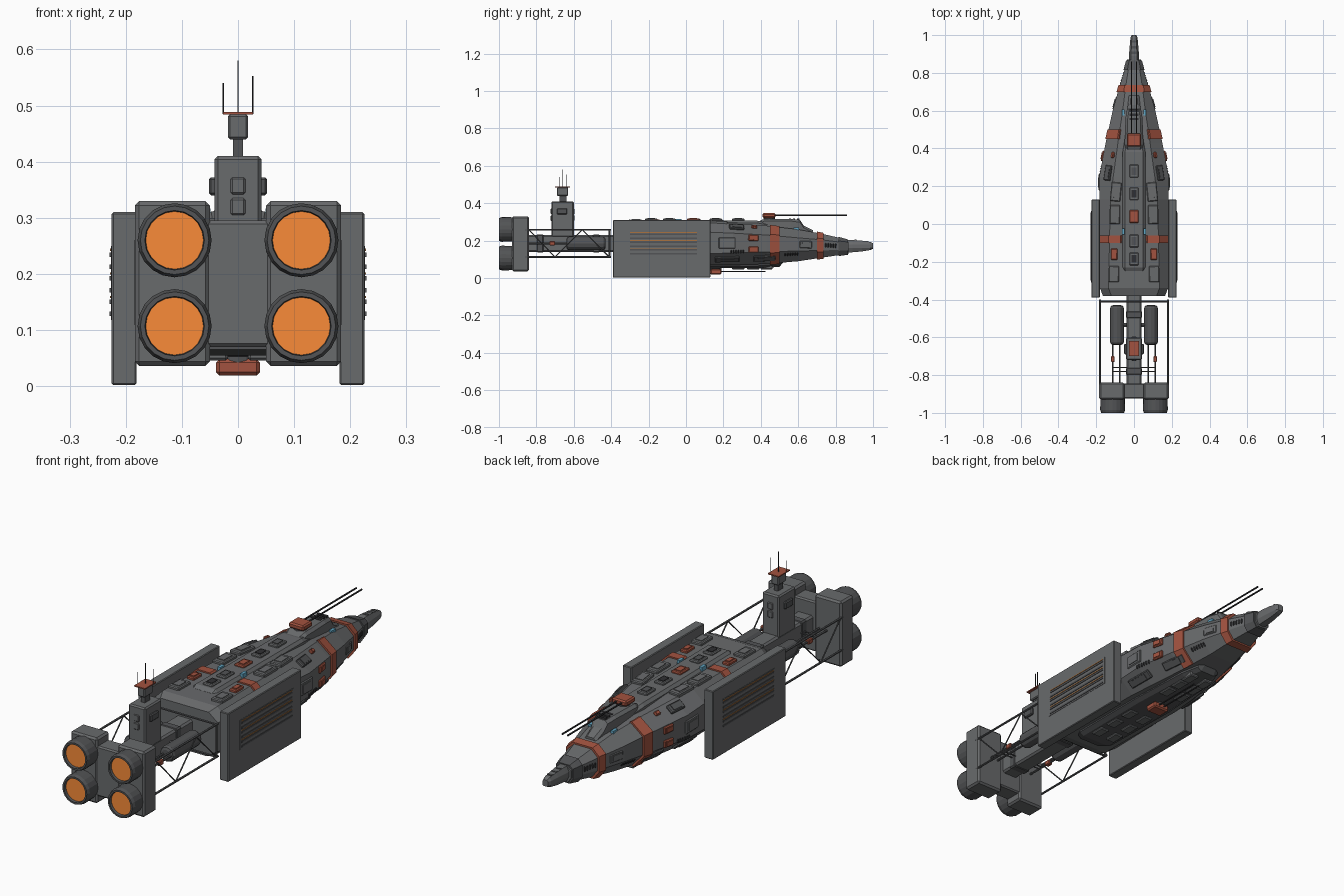
import bpy, bmesh, math
from mathutils import Vector, Matrix

if "Cube" in bpy.data.objects:
    bpy.data.objects.remove(bpy.data.objects["Cube"])

def material(name, rgb):
    m = bpy.data.materials.new(name)
    m.diffuse_color = (*rgb, 1)
    m.use_nodes = True
    m.node_tree.nodes["Principled BSDF"].inputs["Base Color"].default_value = m.diffuse_color
    return m

HULL = material("hull_grey", (0.14, 0.145, 0.15))
GUN = material("gunmetal", (0.085, 0.088, 0.092))
RED = material("rust_red", (0.36, 0.085, 0.05))
ORANGE = material("engine_glow", (0.95, 0.26, 0.04))
DULL = material("radiator_glow", (0.4, 0.17, 0.05))
BLUE = material("light_blue", (0.12, 0.38, 0.55))
DARK = material("dark_metal", (0.03, 0.03, 0.033))

def finish(name, bm, mat=None):
    bmesh.ops.recalc_face_normals(bm, faces=bm.faces)
    me = bpy.data.meshes.new(name)
    bm.to_mesh(me)
    bm.free()
    ob = bpy.data.objects.new(name, me)
    bpy.context.collection.objects.link(ob)
    me.materials.append(mat or HULL)
    return ob

def box(name, lo, hi, mat=None, bevel=0.0, matrix=None):
    lo, hi = Vector(lo), Vector(hi)
    bm = bmesh.new()
    bmesh.ops.create_cube(bm, size=1)
    for v in bm.verts:
        v.co = Vector([(lo[i] + hi[i]) / 2 + v.co[i] * (hi[i] - lo[i]) for i in range(3)])
    if bevel:
        bmesh.ops.bevel(bm, geom=bm.edges[:], offset=bevel, segments=1, affect='EDGES')
    if matrix:
        bm.transform(matrix)
    return finish(name, bm, mat)

def rod(name, a, b, r, mat=GUN, sides=6):
    a, b = Vector(a), Vector(b)
    bm = bmesh.new()
    bmesh.ops.create_cone(bm, cap_ends=True, segments=sides, radius1=r, radius2=r, depth=(b - a).length)
    q = (b - a).to_track_quat('Z', 'Y').to_matrix().to_4x4()
    bm.transform(Matrix.Translation((a + b) / 2) @ q)
    return finish(name, bm, mat)

def loft(name, rings, mat=None):
    bm = bmesh.new()
    vr = [[bm.verts.new(p) for p in r] for r in rings]
    n = len(vr[0])
    for a, b in zip(vr, vr[1:]):
        for i in range(n):
            bm.faces.new((a[i], a[(i + 1) % n], b[(i + 1) % n], b[i]))
    bm.faces.new(vr[0])
    bm.faces.new(vr[-1])
    return finish(name, bm, mat)

# Hull stations: y, top half width, waist, bottom half width, z top, z upper, z lower, z bottom
ST = [(-.38, .12, .165, .11, .285, .25, .12, .085), (-.34, .135, .18, .12, .30, .255, .12, .075),
      (.13, .125, .182, .12, .297, .245, .13, .07), (.25, .11, .184, .11, .292, .24, .135, .07),
      (.43, .085, .15, .09, .28, .23, .14, .075), (.60, .06, .113, .065, .26, .215, .145, .09),
      (.72, .045, .08, .05, .238, .205, .147, .108), (.80, .033, .055, .035, .22, .195, .15, .12),
      (.87, .02, .036, .02, .20, .187, .153, .13)]

def station(y):
    for a, b in zip(ST, ST[1:]):
        if y <= b[0]:
            break
    t = (y - a[0]) / (b[0] - a[0])
    return [p + (q - p) * t for p, q in zip(a, b)]

def half(y):
    _, wt, w, wb, zt, zu, zl, zb = station(y)
    return [Vector(p) for p in ((0, y, zt), (wt, y, zt), (w, y, zu), (w, y, zl), (wb, y, zb), (0, y, zb))]

def ring(y, e=0.0):
    h = half(y)[1:5]
    pts = h + [Vector((-p.x, p.y, p.z)) for p in reversed(h)]
    return [Vector((p.x + math.copysign(e, p.x), y, p.z + math.copysign(e, p.z - .18))) for p in pts]

def patch(name, y, seg, t, ly, lt, h, mat=None, inset=True):
    """Mirrored bevelled plates lying on hull facet `seg`, at fraction t across it."""
    at = lambda yy, tt: half(yy)[seg].lerp(half(yy)[seg + 1], tt)
    for s in (1, -1):
        c, u = at(y, t), at(y + .01, t) - at(y - .01, t)
        v = half(y)[seg + 1] - half(y)[seg]
        c.x, u.x, v.x = c.x * s, u.x * s, v.x * s
        u.normalize()
        n = u.cross(v).normalized()
        if n.dot(c - Vector((0, y, .18))) < 0:
            n = -n
        v = n.cross(u)
        m = Matrix((u, v, n)).transposed().to_4x4()
        m.translation = c
        box(name, (-ly / 2, -lt / 2, -.012), (ly / 2, lt / 2, h), mat, .004, m)
        if inset:
            box(name + "_cap", (-ly * .3, -lt * .3, 0), (ly * .3, lt * .3, h + .003), mat, 0, m)

def vent(name, y, seg, t, n, lt):
    for i in range(n):
        patch(name, y + (i - n / 2) * .013, seg, t, .008, lt, .004, DARK, False)

# Main hull, armour bands and nose
loft("main_hull", [ring(s[0]) for s in ST])
loft("nose_band", [ring(y, .007) for y in (.70, .735)], RED)
loft("nose_collar", [ring(y, .005) for y in (.815, .84, .865)], GUN)
nose = [(.84, .028, .135, .2), (.89, .027, .138, .204), (.94, .023, .142, .2), (.985, .019, .15, .193), (1, .013, .157, .186)]
loft("nose_tip", [[(x * w, y, z) for x, z in ((-.6, b), (.6, b), (1, .16), (1, .18), (.6, t), (-.6, t), (-1, .18), (-1, .16))]
                  for y, w, b, t in nose])
for y in (.90, .93, .96):
    box("nose_rib", (-.012, y, .17), (.012, y + .012, .206 - (y - .89) * .1), GUN)

def strip(s, y0, y1, start, last):
    rings = []
    for y in (y0, y1):
        h = half(y)
        pts = [h[0].lerp(h[1], start)] + h[1:last]
        out = [p + Vector((.006, 0, .006 if p.z > .18 else -.006)) for p in pts]
        rings.append([Vector((p.x * s, p.y, p.z)) for p in out + pts[::-1]])
    loft("armour_band", rings, RED)
for s in (1, -1):
    strip(s, .45, .50, .92, 5)
    strip(s, -.10, -.06, .5, 3)

# Raised spine deck, bridge and belly pod
def trunk(name, rows):
    loft(name, [[(-w, y, z0), (w, y, z0), (w, y, z1 - .012), (w - .012, y, z1), (-w + .012, y, z1), (-w, y, z1 - .012)]
                for y, w, z0, z1 in rows])
trunk("spine_deck", [(-.25, .058, .27, .30), (-.23, .06, .27, .311), (.38, .06, .27, .307), (.44, .05, .26, .295)])
trunk("bridge", [(.38, .04, .26, .30), (.42, .05, .26, .317), (.56, .045, .24, .317), (.61, .037, .24, .31),
                 (.63, .032, .24, .28), (.68, .028, .22, .255)])
belly = [(-.30, .07, .065), (-.26, .09, .055), (.12, .095, .052), (.42, .08, .054), (.50, .055, .06), (.52, .05, .085)]
loft("belly_pod", [[(-w, y, .1), (w, y, .1), (w, y, z + .012), (w - .02, y, z), (-w + .02, y, z), (-w, y, z + .012)]
                   for y, w, z in belly], GUN)
for y in (-.18, -.08, .02, .28, .36, .43):
    for s in (1, -1):
        box("belly_plate", (s * .04 - .022, y - .033, .046), (s * .04 + .022, y + .033, .07), None, .004)

# Plates, hatches, vents and lights
for y, ly, lt, mat in ((.17, .10, .055, None), (.05, .10, .055, None), (-.16, .06, .035, RED), (-.265, .085, .055, None)):
    patch("deck_plate", y, 0, .8, ly, lt, .012, mat)
for y, mat, cap in ((.28, None, GUN), (.16, None, DARK), (.04, RED, RED), (-.09, None, GUN), (-.185, None, DARK)):
    box("spine_hatch", (-.024, y - .034, .30), (.024, y + .034, .318), mat, .004)
    box("spine_hatch_cap", (-.014, y - .02, .31), (.014, y + .02, .321), cap)
patch("upper_plate", .27, 1, .4, .08, .04, .01, GUN)
patch("upper_red_hatch", .365, 1, .25, .03, .02, .008, RED)
patch("side_hatch_upper", .36, 2, .2, .055, .033, .008, RED)
patch("side_hatch_lower", .36, 2, .85, .055, .033, .008, RED)
patch("side_plate", .22, 2, .5, .09, .06, .004)
patch("lower_plate", .42, 3, .5, .12, .04, .008, GUN)
patch("lower_plate_aft", .22, 3, .5, .13, .04, .008, GUN)
patch("bow_plate", .64, 2, .5, .07, .04, .003)
vent("side_vent", .57, 3, .3, 6, .022)
vent("bow_vent", .78, 2, .5, 5, .025)
vent("aft_vent", .28, 2, .95, 6, .02)
for s in (1, -1):
    for y, z in ((-.04, .309), (.59, .262)):
        box("marker_light", (s * .056 - .007, y - .015, z - .02), (s * .056 + .007, y + .015, z + .008), BLUE)
for i in range(3):
    box("bridge_window", (-.025, .55 + i * .022, .30), (.025, .562 + i * .022, .319), DARK)

# Gun turrets
box("top_turret", (-.037, .41, .322), (.037, .478, .347), RED, .006)
rod("top_turret_base", (0, .445, .30), (0, .445, .325), .03, GUN, 12)
box("belly_turret", (-.039, .13, .019), (.039, .19, .048), RED, .006)
rod("belly_turret_base", (0, .16, .04), (0, .16, .07), .03, GUN, 12)
for s in (1, -1):
    rod("top_barrel", (s * .013, .46, .335), (s * .013, .86, .335), .004, DARK)
    rod("belly_barrel", (s * .013, .18, .035), (s * .013, .425, .035), .0035, DARK)

# Side armour panels with radiator slats
def sbox(s, name, x0, x1, y0, y1, z0, z1, mat=None, bevel=0):
    box(name, (min(s * x0, s * x1), y0, z0), (max(s * x0, s * x1), y1, z1), mat, bevel)
for s in (1, -1):
    sbox(s, "side_panel", .181, .225, -.39, .13, .002, .31, None, .003)
    sbox(s, "radiator_frame", .22, .2265, -.31, .07, .118, .25)
    for i in range(6):
        z = .125 + i * .021
        sbox(s, "radiator_slat", .225, .229, -.30, .06, z, z + .008, GUN)
        if i % 2:
            sbox(s, "radiator_glow", .225, .2285, -.30, .06, z + .011, z + .015, DULL)
    sbox(s, "panel_mount", .15, .185, -.30, .05, .13, .24)

# Rear spine and truss cage
box("rear_spine", (-.04, -.86, .14), (.04, -.36, .23), None, .008)
for y in (-.80, -.50):
    box("spine_collar", (-.043, y, .137), (.043, y + .04, .233), GUN, .006)
Y = [-.84, -.70, -.555, -.41]
for s in (1, -1):
    x = s * .18
    for z in (.112, .258):
        rod("truss_rail", (x, -.86, z), (x, -.40, z), .005)
    rod("truss_post", (x, -.41, .112), (x, -.41, .258), .005)
    for i in range(3):
        za, zb = (.258, .112) if i % 2 == 0 else (.112, .258)
        rod("truss_diagonal", (x, Y[i], za), (x, Y[i + 1], zb), .003)
    # Fuel tanks and feed lines
    bm = bmesh.new()
    bmesh.ops.create_cone(bm, cap_ends=True, segments=12, radius1=.036, radius2=.036, depth=.21)
    caps = [e for e in bm.edges if abs(e.verts[0].co.z - e.verts[1].co.z) < 1e-4]
    bmesh.ops.bevel(bm, geom=caps, offset=.014, segments=2, profile=.5, affect='EDGES')
    bm.transform(Matrix.Translation((s * .09, -.535, .185)) @ Matrix.Rotation(math.pi / 2, 4, 'X'))
    finish("fuel_tank", bm, GUN)
    for dx in (.075, .112):
        rod("feed_line", (s * dx, -.86, .185), (s * dx, -.62, .185), .005)
    box("feed_valve", (s * .112 - .01, -.73, .175), (s * .112 + .01, -.70, .197), RED, .003)
    for y in (-.78, -.76):
        rod("feed_brace", (0, y, .185), (s * .115, y, .185), .003)
    rod("tank_strut", (0, -.535, .185), (s * .09, -.535, .185), .012)
for z in (.112, .258):
    rod("truss_cross", (-.18, -.41, z), (.18, -.41, z), .005)

# Engine block and four thrusters
box("engine_core", (-.07, -.925, .07), (.07, -.845, .295), None, .006)
for s in (1, -1):
    box("engine_block", (s * .117 - .067, -.93, .036), (s * .117 + .067, -.84, .33), None, .008)
    for z in (.26, .107):
        bm = bmesh.new()
        prof = [(.045, -.90), (.060, -.90), (.065, -.93), (.066, -.985), (.061, -1), (.053, -1), (.051, -.985)]
        n = 20
        rows = [[bm.verts.new((s * .113 + r * math.cos(2 * math.pi * k / n), y, z + r * math.sin(2 * math.pi * k / n)))
                 for k in range(n)] for r, y in prof]
        for a, b in zip(rows, rows[1:]):
            for k in range(n):
                bm.faces.new((a[k], a[(k + 1) % n], b[(k + 1) % n], b[k]))
        finish("thruster_bell", bm, GUN)
        rod("thruster_glow", (s * .113, -.92, z), (s * .113, -.988, z), .052, ORANGE, 24)

# Control tower, sensor head and antennas
box("tower", (-.042, -.72, .22), (.042, -.60, .41), None, .006)
box("tower_side_unit", (-.052, -.69, .34), (.052, -.635, .372), GUN, .004)
for z in (.305, .342):
    box("tower_hatch", (-.013, -.724, z), (.013, -.596, z + .03), None, .003)
box("tower_neck", (-.009, -.675, .40), (.009, -.64, .445), GUN)
box("sensor_head", (-.018, -.69, .44), (.018, -.63, .485), None, .004)
box("sensor_plate", (-.027, -.70, .484), (.027, -.62, .489), RED)
for x, y, z in ((-.026, -.675, .54), (0, -.658, .58), (.026, -.64, .553)):
    rod("antenna", (x, y, .485), (x, y, z), .0015, DARK)
